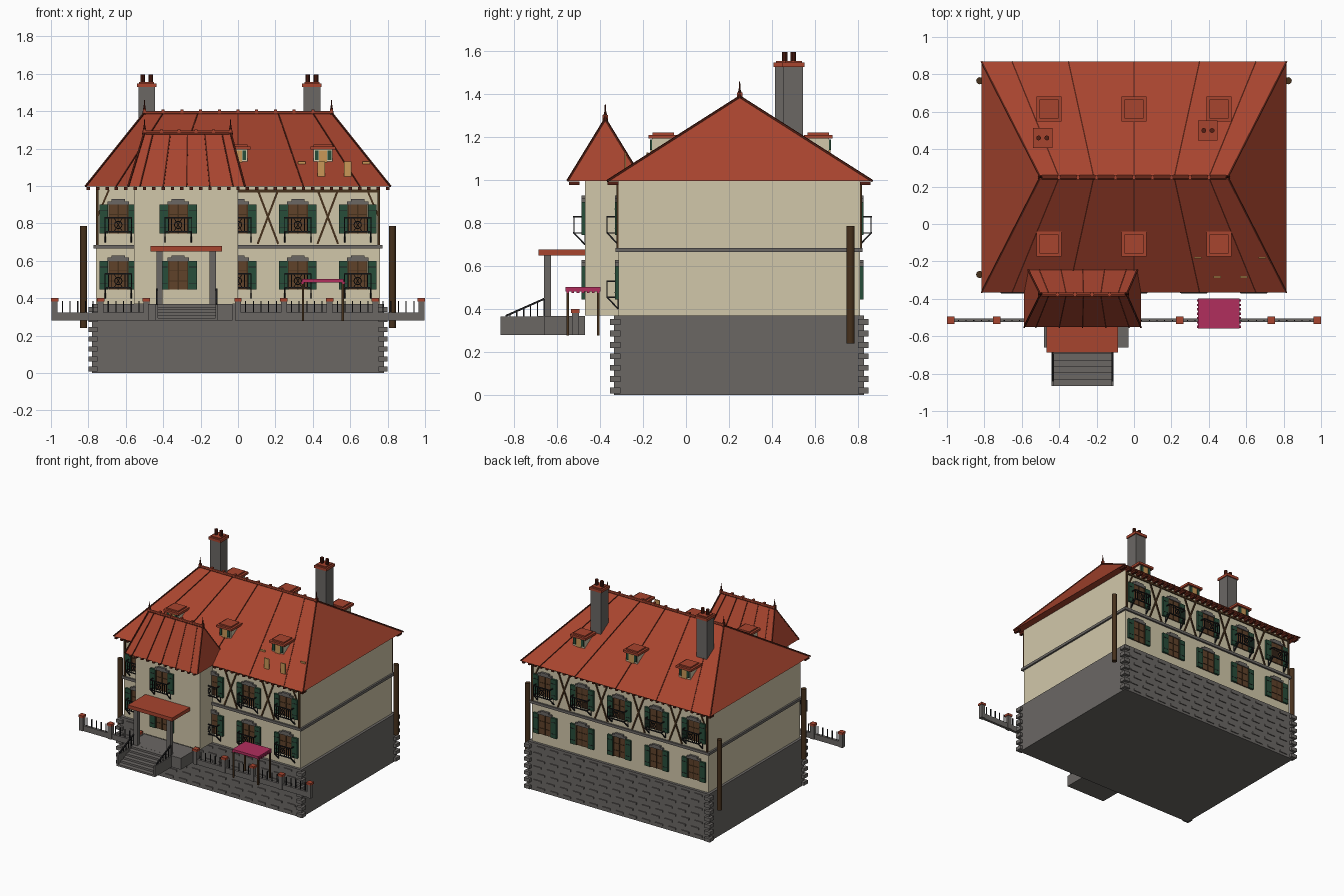
import bpy, bmesh, math
from mathutils import Matrix, Vector

if "Cube" in bpy.data.objects:
    bpy.data.objects.remove(bpy.data.objects["Cube"], do_unlink=True)


def material(name, r, g, b):
    m = bpy.data.materials.new(name)
    m.use_nodes = True
    lin = [(c / 255) ** 2.2 for c in (r, g, b)] + [1]
    m.diffuse_color = lin
    m.node_tree.nodes["Principled BSDF"].inputs["Base Color"].default_value = lin
    return m


CREAM = material("cream_plaster", 208, 198, 168)
RED = material("red_tile", 166, 70, 50)
SEAM = material("dark_red_seam", 84, 36, 26)
STONE = material("grey_stone", 106, 103, 100)
GREEN = material("green_paint", 44, 78, 60)
PINK = material("pink_cloth", 176, 50, 94)
PANE = material("brown_pane", 96, 68, 46)
TAN = material("tan_wood", 200, 150, 88)
WOOD = material("dark_wood", 72, 52, 34)
IRON = material("black_iron", 36, 36, 38)


class Part:
    """Collects simple solids into one named object."""

    def __init__(self, name, mat):
        self.name, self.mat, self.bm = name, mat, bmesh.new()

    def box(self, *ranges):
        mid = Vector([(a + b) / 2 for a, b in ranges])
        size = [abs(b - a) for a, b in ranges] + [1]
        bmesh.ops.create_cube(self.bm, size=1, matrix=Matrix.Translation(mid) @ Matrix.Diagonal(size))

    def block(self, x, y, z, w, d):
        self.box((x - w / 2, x + w / 2), (y - d / 2, y + d / 2), z)

    def aim(self, p, q):
        p, q = Vector(p), Vector(q)
        turn = (q - p).to_track_quat("Z", "Y").to_matrix().to_4x4()
        return Matrix.Translation((p + q) / 2) @ turn, (q - p).length

    def beam(self, p, q, w):
        m, length = self.aim(p, q)
        bmesh.ops.create_cube(self.bm, size=1, matrix=m @ Matrix.Diagonal((w, w, length, 1)))

    def tube(self, p, q, r, r2=None, n=10):
        m, length = self.aim(p, q)
        bmesh.ops.create_cone(self.bm, cap_ends=True, segments=n, radius1=r,
                              radius2=r if r2 is None else r2, depth=length, matrix=m)

    def done(self):
        bmesh.ops.recalc_face_normals(self.bm, faces=self.bm.faces)
        me = bpy.data.meshes.new(self.name)
        self.bm.to_mesh(me)
        self.bm.free()
        me.materials.append(self.mat)
        bpy.context.collection.objects.link(bpy.data.objects.new(self.name, me))


def single(name, mat, *ranges):
    p = Part(name, mat)
    p.box(*ranges)
    p.done()


FRONT, BACK, TOWER = -0.315, 0.81, -0.47
BASE = 0.37

# Walls, stone base and floor band
single("stone_base", STONE, (-.78, .78), (-.335, .83), (0, BASE))
single("main_walls", CREAM, (-.76, .76), (FRONT, BACK), (BASE, 1))
single("tower_walls", CREAM, (-.555, 0), (TOWER, FRONT + .02), (BASE, 1.01))
single("floor_band", STONE, (-.773, .773), (-.328, .823), (.665, .685))

# Corner quoins and raised base stones
quoins, stones = Part("corner_quoins", STONE), Part("base_stones", STONE)
for row in range(7):
    z = .008 + row * .053
    for x in (-.775, .775):
        for y in (-.33, .825):
            quoins.block(x, y, (z, z + .027), .05, .05)
    for col in range(13):
        x = -.69 + col * .113 + (row % 2) * .03
        for y in (-.335, .83):
            stones.block(x, y, (z + .01, z + .025), .065, .014)
quoins.done()
stones.done()


# Hipped roofs with seams, ridge caps and finials
def hip_roof(name, x0, x1, y0, y1, z0, r0, r1, ry, rz, seams):
    roof = Part(name, RED)
    pts = [(x0, y0, z0), (x1, y0, z0), (x1, y1, z0), (x0, y1, z0), (r0, ry, rz), (r1, ry, rz)]
    v = [roof.bm.verts.new(p) for p in pts]
    for f in ((0, 1, 5, 4), (1, 2, 5), (2, 3, 4, 5), (3, 0, 4), (3, 2, 1, 0)):
        roof.bm.faces.new([v[i] for i in f])
    roof.done()
    lines, caps, spikes = Part(name + "_seams", SEAM), Part(name + "_ridge", RED), Part(name + "_finials", SEAM)
    for i, j in ((0, 4), (1, 5), (2, 5), (3, 4)):
        lines.beam(pts[i], pts[j], .009)
    for t in seams:
        for y in (y0, y1):
            lines.beam((x0 + (x1 - x0) * t, y, z0), (r0 + (r1 - r0) * t, ry, rz), .007)
    caps.tube((r0, ry, rz), (r1, ry, rz), .011, n=8)
    n = round((r1 - r0) / .1)
    for i in range(n + 1):
        caps.block(r0 + (r1 - r0) * i / n, ry, (rz, rz + .018), .016, .024)
    for x in (r0, r1):
        spikes.tube((x, ry, rz - .01), (x, ry, rz + .03), .014, .006)
        spikes.tube((x, ry, rz + .03), (x, ry, rz + .07), .005, .002)
    lines.done()
    caps.done()
    spikes.done()


hip_roof("main_roof", -.815, .815, -.367, .868, .997, -.5, .5, .25, 1.39, (.1, .285, .5, .715, .9))
hip_roof("tower_roof", -.587, .037, -.552, -.2, .997, -.5, -.04, -.376, 1.285, (.1, .3, .5, .7, .9))

# Rafter ends below the eaves
rafters = Part("rafter_ends", SEAM)
for i in range(33):
    x = -.8 + i * .05
    rafters.block(x, -.34, (.978, .994), .018, .05)
    rafters.block(x, .835, (.978, .994), .018, .05)
    if -.58 < x < .03:
        rafters.block(x, -.52, (.978, .994), .018, .05)
rafters.done()

# Windows with shutters, lintels and iron balconies
panes, bars, shutters = Part("window_panes", PANE), Part("window_bars", WOOD), Part("shutters", GREEN)
slats, lintels, iron = Part("shutter_battens", IRON), Part("window_lintels", STONE), Part("balconies", IRON)


def balcony(x, y, z, s):
    out, low, high, half = y + s * .052, z + .01, z + .085, .07
    for h in (low, high):
        iron.beam((x - half, out, h), (x + half, out, h), .007)
        for e in (-half, half):
            iron.beam((x + e, y, h), (x + e, out, h), .006)
    for i in range(9):
        bx = x - half + i * half / 4
        if abs(bx - x) > .025:
            iron.beam((bx, out, low), (bx, out, high), .005)
    for e in (-half, half):
        iron.beam((x + e, y, z - .045), (x + e, out, low), .007)
        iron.beam((x + e, y, z - .045), (x + e, y, high), .006)
        iron.beam((x + e / 3, out, low), (x - e / 3, out, high), .004)
    ring = [(x + .02 * math.cos(a), out, z + .047 + .02 * math.sin(a))
            for a in (math.tau * k / 10 for k in range(10))]
    for k in range(10):
        iron.beam(ring[k - 1], ring[k], .005)


def window(x, y, z, s, rail):
    panes.box((x - .053, x + .053), (y, y + s * .008), (z, z + .165))
    lintels.box((x - .058, x + .058), (y, y + s * .016), (z + .155, z + .172))
    lintels.box((x - .035, x + .035), (y, y + s * .016), (z + .172, z + .184))
    for e in (-.05, 0, .05):
        bars.block(x + e, y + s * .006, (z, z + .155), .007, .012)
    for h in (.045, .1):
        bars.box((x - .05, x + .05), (y, y + s * .011), (z + h, z + h + .004))
    for e in (-.077, .077):
        shutters.block(x + e, y + s * .008, (z, z + .155), .046, .016)
        for h in (.03, .12):
            slats.block(x + e, y + s * .009, (z + h, z + h + .004), .04, .017)
    if rail:
        balcony(x, y, z, s)


UPPER, LOWER = .745, .445
for i in range(-2, 3):
    x = i * .32
    for z in (UPPER, LOWER):
        window(x, BACK, z, 1, z == UPPER)
        if i == -1:
            window(x, TOWER, z, -1, z == UPPER)
        else:
            window(x, FRONT, z, -1, True)
for p in (panes, bars, shutters, slats, lintels, iron):
    p.done()

# Timber framing on the upper floor
timber = Part("timber_frame", WOOD)
for y in (FRONT - .002, BACK + .002):
    for x in (-.48, -.16, .16, .48):
        if y < 0 and x < 0:
            continue
        for e in (-.055, .055):
            timber.beam((x - e, y, .69), (x + e, y, .98), .011)
    for s in (-1, 1):
        timber.beam((s * .752, y, .685), (s * .752, y, .99), .014)
        timber.beam((s * .75, y, .84), (s * .69, y, .98), .01)
    timber.box((0 if y < 0 else -.755, .755), (y - .005, y + .005), (.965, .98))
timber.done()

# Dormers on both roof slopes
d_body, d_roof = Part("dormer_walls", CREAM), Part("dormer_roofs", RED)
d_glass, d_shut = Part("dormer_glass", TAN), Part("dormer_shutters", GREEN)
for x in (-.455, 0, .455):
    for y, s in ((-.107, -1), (.615, 1)):
        face = y + s * .052
        d_body.block(x, y, (1.09, 1.2), .1, .104)
        d_roof.block(x, y, (1.195, 1.212), .133, .133)
        d_roof.block(x, y, (1.21, 1.222), .1, .1)
        d_glass.box((x - .022, x + .022), (face, face + s * .006), (1.125, 1.19))
        for e in (-.034, .034):
            d_shut.block(x + e, face + s * .004, (1.14, 1.19), .02, .008)
for p in (d_body, d_roof, d_glass, d_shut):
    p.done()

# Loose roof hatches
hatch = Part("roof_hatches", TAN)
for x in (.445, .587):
    hatch.block(x, -.283, (1.05, 1.13), .042, .009)
for x in (.34, .685):
    hatch.block(x, -.18, (1.118, 1.13), .04, .009)
hatch.done()

# Chimneys
stack, cap, pots = Part("chimney_stacks", STONE), Part("chimney_caps", RED), Part("chimney_pots", SEAM)
for x, y in ((-.488, .46), (.395, .5)):
    stack.block(x, y, (1.1, 1.53), .09, .09)
    cap.block(x, y, (1.528, 1.548), .105, .105)
    cap.block(x, y, (1.545, 1.556), .08, .08)
    for e in (-.022, .022):
        pots.tube((x + e, y, 1.55), (x + e, y, 1.597), .013)
for p in (stack, cap, pots):
    p.done()

# Round log posts beside the walls
logs = Part("side_logs", WOOD)
for x, y in ((-.825, -.27), (-.825, .766), (.825, .766)):
    logs.tube((x, y, .24), (x, y, .787), .019, n=12)
logs.done()

# Entrance stairs, landing, hand rails and canopy
stairs, rails = Part("entrance_stairs", STONE), Part("stair_rails", IRON)
stairs.box((-.48, -.03), (-.66, TOWER), (.28, .368))
for i in range(6):
    y = -.865 + i * .034
    stairs.box((-.44, -.11), (y, -.655), (.28, .295 + i * .0145))
for x in (-.435, -.115):
    stairs.block(x, -.76, (.28, .365), .012, .21)
    rails.beam((x, -.84, .368), (x, -.66, .448), .009)
    for i in range(6):
        rails.beam((x, -.82 + i * .032, .36), (x, -.82 + i * .032, .376 + i * .0143), .006)
stairs.done()
rails.done()
single("entrance_canopy", RED, (-.467, -.085), (-.687, TOWER), (.65, .678))
columns = Part("canopy_columns", STONE)
for x in (-.42, -.135):
    columns.block(x, -.645, (.365, .65), .033, .033)
columns.done()

# Garden fence
wall, tops, pickets = Part("fence_wall", STONE), Part("fence_post_caps", RED), Part("fence_pickets", IRON)
FENCE = -.515
for start, bays in ((-.98, 2), (0, 4)):
    wall.box((start, start + bays * .245), (FENCE - .01, FENCE + .01), (.28, .322))
    for k in range(bays + 1):
        x = start + k * .245
        wall.block(x, FENCE, (.28, .385), .032, .032)
        tops.block(x, FENCE, (.383, .4), .04, .04)
        for i in range(1, 6):
            if k < bays:
                pickets.block(x + i * .041, FENCE, (.32, .385), .006, .006)
for p in (wall, tops, pickets):
    p.done()

# Cloth awning on thin poles
awning, poles = Part("awning", PINK), Part("awning_poles", WOOD)
awning.box((.343, .565), (-.56, -.397), (.483, .502))
for i in range(7):
    for x in (.343, .565):
        awning.block(x, -.55 + i * .0235, (.476, .49), .012, .012)
for x in (.347, .56):
    for y in (-.55, -.408):
        poles.block(x, y, (.278, .485), .011, .011)
awning.done()
poles.done()
